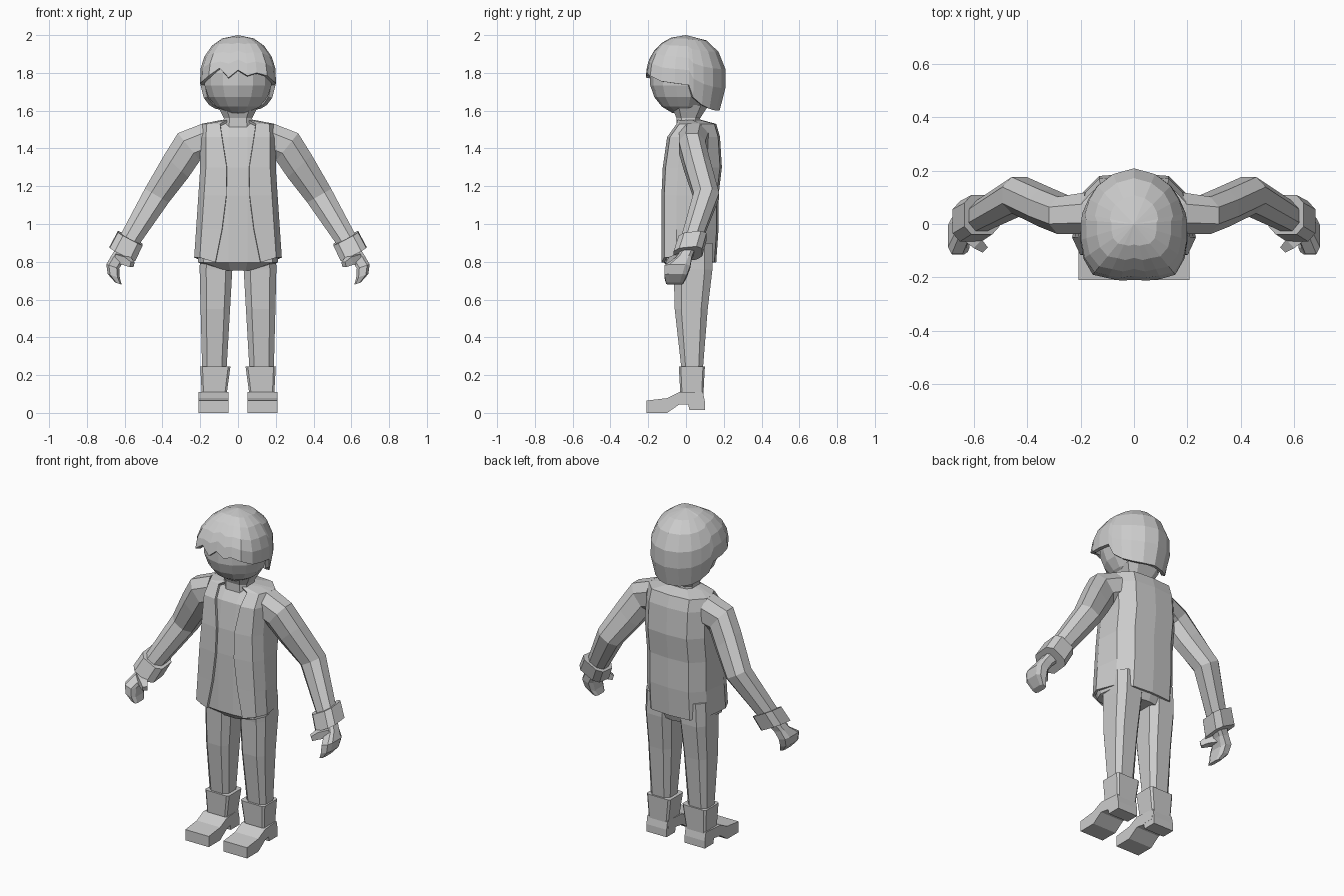
import bpy, bmesh
from mathutils import Vector

cube = bpy.data.objects.get("Cube")
if cube:
    bpy.data.objects.remove(cube)

grey = bpy.data.materials.new("plain_grey")
grey.use_nodes = True
grey.diffuse_color = (0.6, 0.6, 0.6, 1)
for node in grey.node_tree.nodes:
    if node.type == "BSDF_PRINCIPLED":
        node.inputs["Base Color"].default_value = grey.diffuse_color
        node.inputs["Roughness"].default_value = 0.8


def add_object(name, bm, mirror=False, thickness=0):
    mesh = bpy.data.meshes.new(name)
    bm.to_mesh(mesh)
    bm.free()
    mesh.materials.append(grey)
    ob = bpy.data.objects.new(name, mesh)
    bpy.context.collection.objects.link(ob)
    if thickness:
        mod = ob.modifiers.new("thickness", "SOLIDIFY")
        mod.thickness = thickness
        mod.offset = -1
    if mirror:
        ob.modifiers.new("mirror", "MIRROR")


def loft(name, rings, closed=True, tip=None, **options):
    """Skin a list of equal-length rings; open rings run anticlockwise, top first."""
    bm = bmesh.new()
    rows = [[bm.verts.new(p) for p in ring] for ring in rings]
    n = len(rows[0])
    for a, b in zip(rows, rows[1:]):
        for i in range(n if closed else n - 1):
            j = (i + 1) % n
            bm.faces.new((b[i], b[j], a[j], a[i]))
    if tip:
        top = bm.verts.new(tip)
        for i in range(n):
            bm.faces.new((top, rows[0][i], rows[0][(i + 1) % n]))
    elif closed:
        bm.faces.new(rows[0])
        bm.faces.new(rows[-1])
    if closed:
        bmesh.ops.recalc_face_normals(bm, faces=bm.faces)
    add_object(name, bm, **options)


def section(centre, u, v, hu, hv, cut=0.4):
    """Chamfered rectangle around centre, half sizes hu and hv along u and v."""
    k = 1 - cut
    corners = [(1, -k), (1, k), (k, 1), (-k, 1), (-1, k), (-1, -k), (-k, -1), (k, -1)]
    if cut == 0:
        corners = [(1, -1), (1, 1), (-1, 1), (-1, -1)]
    u, v = Vector(u).normalized(), Vector(v).normalized()
    return [Vector(centre) + u * a * hu + v * b * hv for a, b in corners]


def flat(x0, x1, y0, y1, z, cut=0.4):
    """Horizontal section between x and y limits."""
    return section(((x0 + x1) / 2, (y0 + y1) / 2, z), (1, 0, 0), (0, 1, 0),
                   (x1 - x0) / 2, (y1 - y0) / 2, cut)


def mirrored(half):
    """Join a right-to-back half outline with its mirror image."""
    return half + [(-x, y, z) for x, y, z in reversed(half) if abs(x) > 1e-6]


# Head and neck
bm = bmesh.new()
bmesh.ops.create_uvsphere(bm, u_segments=14, v_segments=9, radius=1)
bmesh.ops.scale(bm, vec=(0.185, 0.18, 0.19), verts=bm.verts)
bmesh.ops.translate(bm, vec=(0, -0.012, 1.767), verts=bm.verts)
add_object("head", bm)
loft("neck", [flat(-0.08, 0.08, -0.05, 0.08, 1.5),
              flat(-0.075, 0.075, -0.05, 0.075, 1.56),
              flat(-0.11, 0.11, -0.08, 0.12, 1.63)])

# Hair shell: plan outline with the height of its lower edge
plan = [(0.05, -0.212, 1.785), (0.1, -0.207, 1.8), (0.155, -0.19, 1.785), (0.19, -0.13, 1.755),
        (0.202, -0.06, 1.745), (0.2, 0.015, 1.735), (0.194, 0.04, 1.67), (0.172, 0.095, 1.63),
        (0.14, 0.145, 1.61), (0.08, 0.19, 1.6), (0, 0.212, 1.6)]
outline = mirrored(plan) + [(0, -0.212, 1.815)]
hair_rows = []
for drop in (0.07, 0.22, 0.45, 0.7, 1):
    ring = []
    for x, y, edge in outline:
        if drop == 1 and y < -0.2 and x < 0:
            edge += 0.025 if x < -0.08 else -0.01
        z = 2 - (2 - edge) * drop
        if z > 1.78:
            r = (1 - ((z - 1.78) / 0.22) ** 2) ** 0.47
        else:
            r = 1 - 0.16 * ((1.78 - z) / 0.18) ** 2
        ring.append((x * r, y * r, z))
    hair_rows.append(ring)
loft("hair", hair_rows, tip=(0, 0, 2), thickness=0.022)


# Jacket: height, front edge x, side x, front y, back y
def torso_half(z, xe, xs, yf, yb, lift=0):
    back_x = min(0.13, xs * 0.65)
    return [(xe, yf, z), (max(xs - 0.03, xe), yf + 0.015, z + lift),
            (xs, yf + 0.08, z + lift), (min(xs, 0.2), yb - 0.08, z + lift / 2),
            (back_x, yb - 0.01, z), (0, yb, z)]


jacket_rows = [(1.55, 0.06, 0.09, -0.045, 0.085), (1.53, 0.095, 0.195, -0.05, 0.16),
               (1.46, 0.085, 0.2, -0.1, 0.18), (1.3, 0.06, 0.2, -0.123, 0.19),
               (1.15, 0.062, 0.21, -0.13, 0.172), (0.97, 0.085, 0.222, -0.13, 0.172),
               (0.797, 0.12, 0.232, -0.13, 0.16, 0.025)]
loft("jacket", [mirrored(torso_half(*row)) for row in jacket_rows],
     closed=False, thickness=0.015)

# Shirt and trouser seat inside the open jacket
shirt = [mirrored(torso_half(row[0], 0.05, row[2] - 0.02, row[3] + 0.012, row[4] - 0.018))
         for row in jacket_rows]
shirt.append(mirrored(torso_half(0.755, 0.04, 0.1, -0.075, 0.13)))
loft("shirt", shirt)

# Sleeves
Y = (0, 1, 0)
sleeve = [((0.18, 0.04, 1.44), (0.1, 0, 1), 0.092, 0.078),
          ((0.26, 0.032, 1.408), (0.62, 0, 0.77), 0.093, 0.07),
          ((0.327, 0.06, 1.305), (0.74, 0, 0.67), 0.087, 0.07),
          ((0.43, 0.108, 1.15), (0.87, 0, 0.5), 0.073, 0.068),
          ((0.58, 0.025, 0.905), (0.87, 0, 0.45), 0.055, 0.055)]
loft("sleeve", [section(c, u, Y, hu, hv, 0.55) for c, u, hu, hv in sleeve], mirror=True)

# Turned-up sleeve cuffs
slope = (0.88, 0, 0.46)
loft("sleeve_cuff", [section(c, slope, (0, 1, 0.1), h, h)
                     for c, h in (((0.57, 0.035, 0.925), 0.074),
                                  ((0.612, 0.01, 0.842), 0.076))], mirror=True)

# Hands and thumbs
hand = [((0.605, 0.012, 0.86), 0.042, 0.035), ((0.637, -0.01, 0.82), 0.036, 0.04),
        ((0.663, -0.045, 0.775), 0.036, 0.068), ((0.658, -0.055, 0.725), 0.034, 0.06),
        ((0.633, -0.06, 0.685), 0.018, 0.045)]
loft("hand", [section(c, (0.9, 0, 0.3), Y, hu, hv) for c, hu, hv in hand], mirror=True)
thumb = [((0.635, -0.03, 0.815), 0.026), ((0.59, -0.07, 0.805), 0.022),
         ((0.56, -0.095, 0.785), 0.014)]
loft("thumb", [section(c, (0.7, -0.7, 0), (-0.2, -0.2, 0.95), h, h, 0) for c, h in thumb],
     mirror=True)

# Trouser legs
loft("trouser_leg", [flat(0.012, 0.2, -0.08, 0.14, 0.9), flat(0.03, 0.203, -0.065, 0.14, 0.76),
                     flat(0.042, 0.198, -0.06, 0.115, 0.55), flat(0.06, 0.19, -0.025, 0.09, 0.24)],
     mirror=True)

# Boot shafts
loft("boot_shaft", [flat(0.04, 0.2, -0.038, 0.1, 0.245, 0.15),
                    flat(0.06, 0.192, -0.03, 0.092, 0.1, 0.15),
                    flat(0.06, 0.192, -0.025, 0.095, 0.05, 0.15)], mirror=True)

# Boot feet: side profile swept across the width
profile = [(-0.21, 0), (-0.1, 0), (-0.035, 0.045), (0.012, 0.045), (0.018, 0.015), (0.1, 0.015),
           (0.1, 0.06), (0.09, 0.11), (-0.035, 0.11), (-0.1, 0.078), (-0.21, 0.065)]
foot = []
for side in (-1, 1):
    foot.append([(0.129 + side * (0.079 if y < -0.02 else 0.068), y, z) for y, z in profile])
loft("boot_foot", foot, mirror=True)
